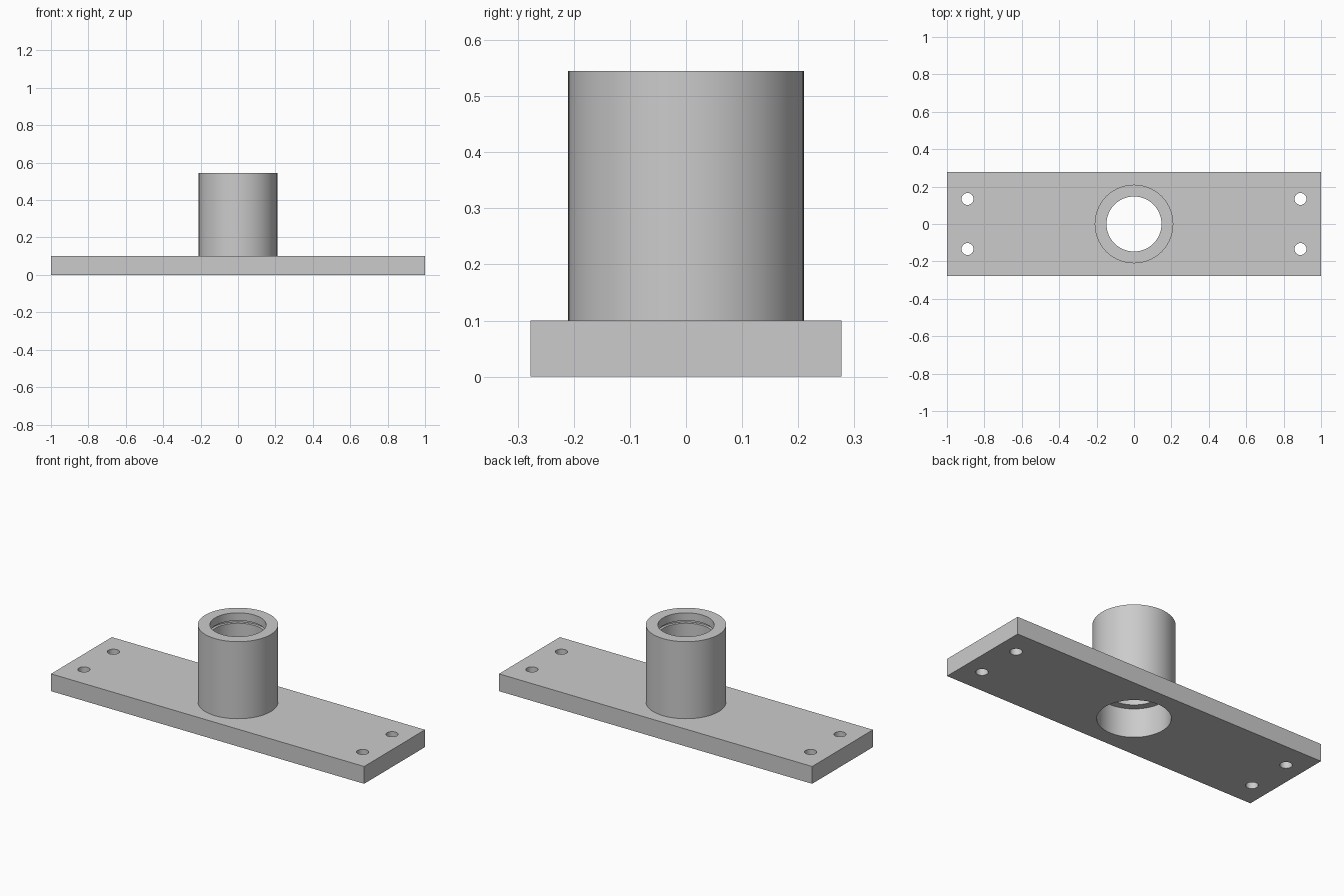
import bpy
import bmesh
import math

if "Cube" in bpy.data.objects:
    bpy.data.objects.remove(bpy.data.objects["Cube"], do_unlink=True)

SEGMENTS = 96
PLATE_SIZE = (2.0, 0.555, 0.1)
PLATE_TOP = PLATE_SIZE[2]
SLEEVE_TOP = 0.545
OUTER_R, BORE_R, SEAT_R, GROOVE_R = 0.21, 0.147, 0.188, 0.162
SEAT_TOP = 0.165
GROOVE_LOW, GROOVE_HIGH = 0.485, 0.5

grey = bpy.data.materials.new("machined grey")
grey.use_nodes = True
grey.diffuse_color = (0.6, 0.6, 0.6, 1)
grey.node_tree.nodes["Principled BSDF"].inputs["Base Color"].default_value = grey.diffuse_color


def make_object(name, bm):
    mesh = bpy.data.meshes.new(name)
    bmesh.ops.recalc_face_normals(bm, faces=bm.faces)
    bm.to_mesh(mesh)
    bm.free()
    mesh.materials.append(grey)
    obj = bpy.data.objects.new(name, mesh)
    bpy.context.collection.objects.link(obj)
    return obj


def activate(obj):
    bpy.ops.object.select_all(action="DESELECT")
    obj.select_set(True)
    bpy.context.view_layer.objects.active = obj


def cut_hole(target, x, y, radius, sides):
    """Drill a round through hole in the plate."""
    bm = bmesh.new()
    bmesh.ops.create_cone(bm, cap_ends=True, segments=sides, radius1=radius,
                          radius2=radius, depth=1)
    cutter = make_object("hole_cutter", bm)
    cutter.location = (x, y, 0)
    cutter.hide_render = True
    mod = target.modifiers.new("hole", "BOOLEAN")
    mod.operation = "DIFFERENCE"
    mod.solver = "EXACT"
    mod.object = cutter
    activate(target)
    bpy.ops.object.modifier_apply(modifier=mod.name)
    bpy.data.objects.remove(cutter, do_unlink=True)


def lathe(name, profile):
    """Spin a closed (radius, height) profile around z."""
    bm = bmesh.new()
    verts = [bm.verts.new((r, 0, z)) for r, z in profile]
    edges = [bm.edges.new((a, b)) for a, b in zip(verts, verts[1:] + verts[:1])]
    bmesh.ops.spin(bm, geom=verts + edges, axis=(0, 0, 1), cent=(0, 0, 0),
                   angle=math.tau, steps=SEGMENTS)
    bmesh.ops.remove_doubles(bm, verts=bm.verts, dist=0.0001)
    return make_object(name, bm)


# Base plate with the central bore and four bolt holes
bm = bmesh.new()
bmesh.ops.create_cube(bm, size=1)
bmesh.ops.scale(bm, vec=PLATE_SIZE, verts=bm.verts)
bmesh.ops.translate(bm, vec=(0, 0, PLATE_TOP / 2), verts=bm.verts)
base_plate = make_object("base_plate", bm)
cut_hole(base_plate, 0, 0, SEAT_R, SEGMENTS)
for side_x in (-1, 1):
    for side_y in (-1, 1):
        cut_hole(base_plate, side_x * 0.89, side_y * 0.134, 0.032, 32)

# Upright sleeve with a wide lower seat and a ring groove near the mouth
sleeve = lathe("sleeve", [
    (OUTER_R, PLATE_TOP), (OUTER_R, SLEEVE_TOP),
    (BORE_R, SLEEVE_TOP), (BORE_R, GROOVE_HIGH),
    (GROOVE_R, GROOVE_HIGH), (GROOVE_R, GROOVE_LOW),
    (BORE_R, GROOVE_LOW), (BORE_R, SEAT_TOP),
    (SEAT_R, SEAT_TOP), (SEAT_R, PLATE_TOP),
])

for part in (base_plate, sleeve):
    activate(part)
    bpy.ops.object.shade_smooth_by_angle(angle=math.radians(30))
